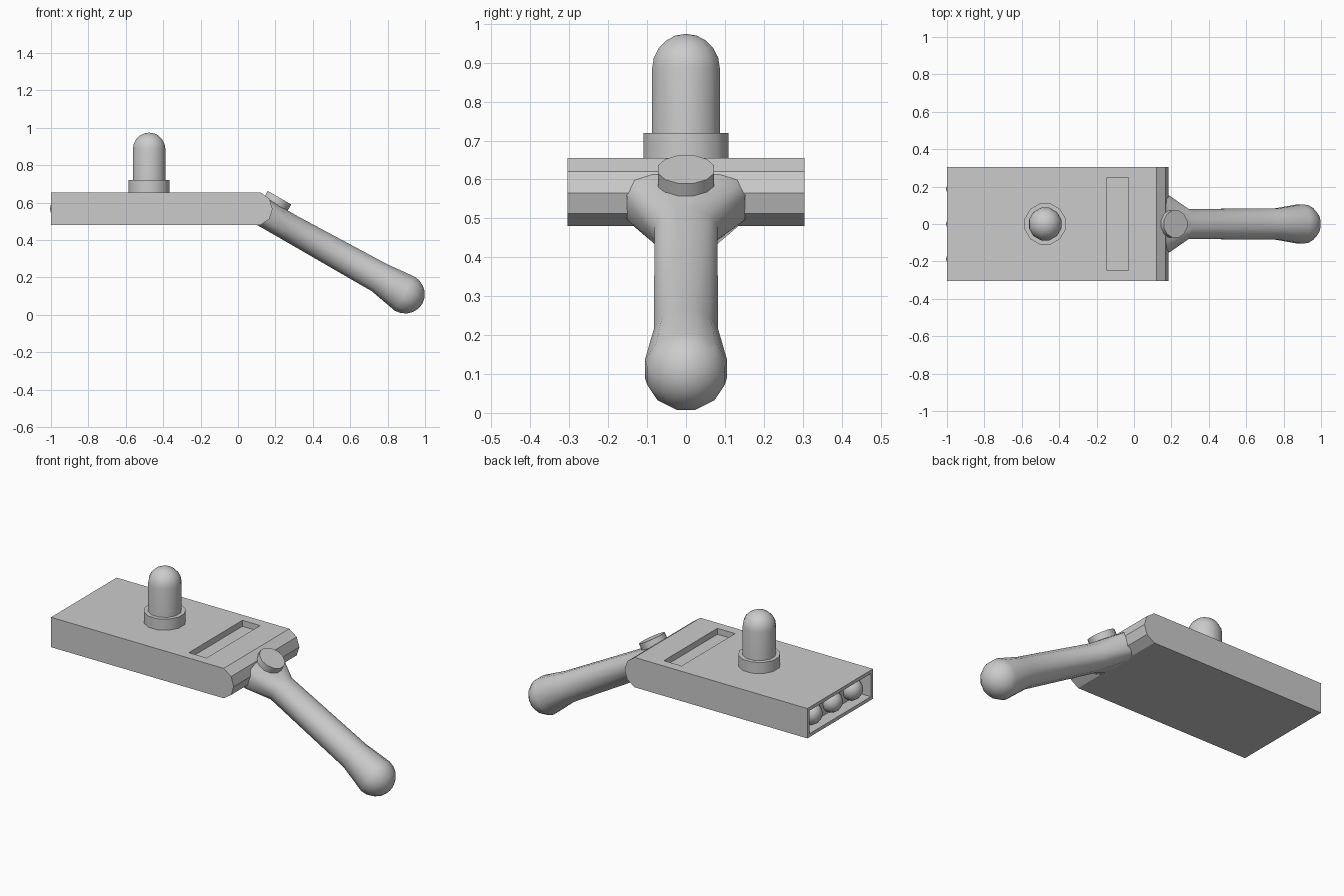
import bpy, bmesh, math
from mathutils import Vector

if "Cube" in bpy.data.objects:
    bpy.data.objects.remove(bpy.data.objects["Cube"])

TILT = math.radians(30)
N = Vector((math.sin(TILT), 0, math.cos(TILT)))   # handle "up"
D = Vector((math.cos(TILT), 0, -math.sin(TILT)))  # along the handle
Y = Vector((0, 1, 0))


def loft(name, rings, smooth=None):
    """Skin a list of equal point rings and cap both ends."""
    bm = bmesh.new()
    vs = [[bm.verts.new(p) for p in r] for r in rings]
    n = len(vs[0])
    for a, b in zip(vs, vs[1:]):
        for i in range(n):
            j = (i + 1) % n
            bm.faces.new((a[i], a[j], b[j], b[i]))
    bm.faces.new(vs[0])
    bm.faces.new(vs[-1])
    bmesh.ops.remove_doubles(bm, verts=bm.verts, dist=1e-5)
    bmesh.ops.recalc_face_normals(bm, faces=bm.faces)
    me = bpy.data.meshes.new(name)
    bm.to_mesh(me)
    bm.free()
    ob = bpy.data.objects.new(name, me)
    bpy.context.collection.objects.link(ob)
    if smooth:
        bpy.ops.object.select_all(action='DESELECT')
        ob.select_set(True)
        bpy.context.view_layer.objects.active = ob
        bpy.ops.object.shade_smooth_by_angle(angle=math.radians(smooth))
    return ob


def ring(c, u, v, a, b, n=12, power=1.0):
    """Ellipse around c; a power below 1 makes it boxy."""
    pts = []
    for i in range(n):
        t = 2 * math.pi * (i + 0.5) / n
        cs, sn = math.cos(t), math.sin(t)
        pts.append(Vector(c) + u * a * math.copysign(abs(cs) ** power, cs)
                   + v * b * math.copysign(abs(sn) ** power, sn))
    return pts


def lathe(name, base, profile, smooth=40, n=12):
    """Upright turned part from (radius, height) pairs."""
    X = Vector((1, 0, 0))
    return loft(name, [ring((base[0], base[1], z), X, Y, r, r, n)
                       for r, z in profile], smooth)


def cut(ob, lo, hi):
    """Subtract a box from ob."""
    c = loft("cutter", [[(lo[0], lo[1], z), (hi[0], lo[1], z),
                         (hi[0], hi[1], z), (lo[0], hi[1], z)]
                        for z in (lo[2], hi[2])])
    c.hide_render = True
    m = ob.modifiers.new("cut", 'BOOLEAN')
    m.object, m.operation, m.solver = c, 'DIFFERENCE', 'EXACT'
    bpy.context.view_layer.objects.active = ob
    bpy.ops.object.modifier_apply(modifier=m.name)
    bpy.data.objects.remove(c)


# flat body with a rounded rear edge
side = [(-1, .48), (.12, .48), (.168, .512), (.185, .565), (.168, .62),
        (.12, .655), (-1, .655)]
body = loft("body", [[(x, y, z) for x, z in side] for y in (-.304, .304)])
cut(body, (-.145, -.248, .62), (-.03, .248, .7))      # display slot
cut(body, (-1.1, -.284, .5), (-.93, .284, .635))      # nose opening

# three lamps inside the nose opening
for i, y in enumerate((-.187, 0, .187)):
    bpy.ops.mesh.primitive_uv_sphere_add(segments=12, ring_count=8, radius=.062,
                                         location=(-.943, y, .5675))
    lamp = bpy.context.object
    lamp.name = f"nose_lamp_{i + 1}"
    bpy.ops.object.shade_smooth()

# domed beacon and its collar
lathe("beacon_collar", (-.475, 0), [(.113, .645), (.113, .72)])
R = .09
lathe("beacon_dome", (-.475, 0), [(R, .65)] +
      [(R * math.cos(t) + 1e-7, .886 + R * math.sin(t) * .98)
       for t in [math.pi / 2 * k / 5 for k in range(6)]])

# handle: wide boxy root, round grip, bulbous end
sections = [((.13, 0, .55), .158, .076, .45),
            ((.172, 0, .526), .155, .076, .6),
            ((.281, 0, .463), .084, .077, 1),
            ((.757, 0, .198), .085, .086, 1)]
rings = [ring(c, Y, N, a, b, 12, p) for c, a, b, p in sections]
end, R = Vector((.891, 0, .113)), .109
for k in range(6):
    t = math.pi / 2 * k / 5
    r = R * math.cos(t) + 1e-7
    rings.append(ring(end + D * R * math.sin(t), Y, N, r, r))
loft("handle", rings, 40)

# thumb button
top = Vector((.222, 0, .626))
loft("thumb_button", [ring(top + N * h, Y, D, .075, .075) for h in (-.05, 0)], 40)
